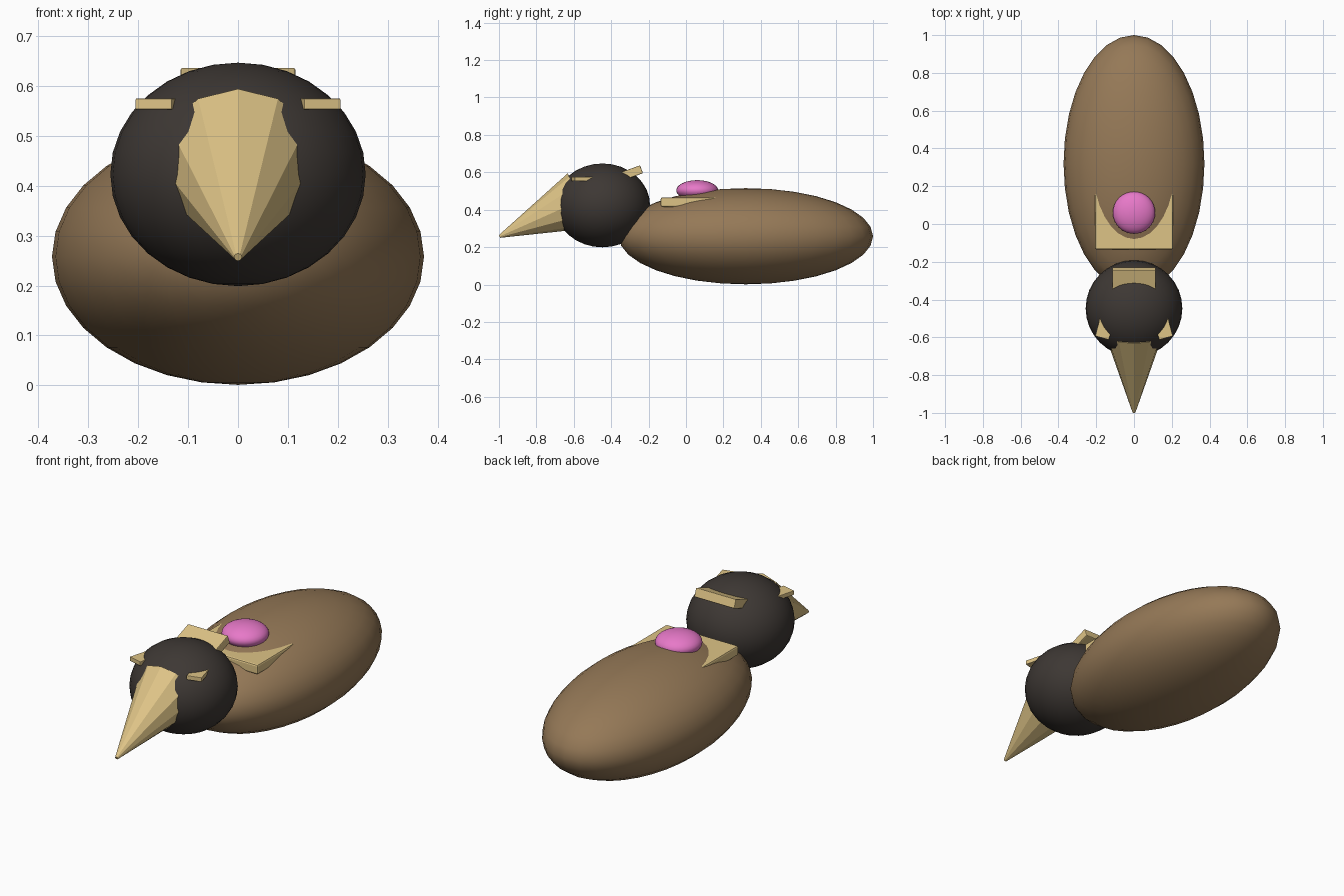
import bpy
from math import radians, sin, cos

if "Cube" in bpy.data.objects:
    bpy.data.objects.remove(bpy.data.objects["Cube"])


def material(name, rgb):
    m = bpy.data.materials.new(name)
    m.diffuse_color = (*rgb, 1)
    m.use_nodes = True
    m.node_tree.nodes["Principled BSDF"].inputs["Base Color"].default_value = m.diffuse_color
    return m


BROWN = material("brown", (0.30, 0.19, 0.095))
DARK = material("dark", (0.047, 0.039, 0.034))
TAN = material("tan", (0.73, 0.55, 0.24))
PINK = material("pink", (0.80, 0.19, 0.58))


def finish(name, mat, scale=None):
    ob = bpy.context.object
    ob.name = name
    if scale:
        ob.scale = scale
        bpy.ops.object.transform_apply(location=False, rotation=False, scale=True)
    ob.data.materials.append(mat)
    return ob


def ellipsoid(name, loc, radii, mat):
    bpy.ops.mesh.primitive_uv_sphere_add(segments=32, ring_count=16, radius=1, location=loc)
    finish(name, mat, radii)
    bpy.ops.object.shade_smooth()


def box(name, loc, size, mat, rot=(0, 0, 0), bevel=0.004):
    bpy.ops.mesh.primitive_cube_add(size=1, location=loc, rotation=[radians(a) for a in rot])
    ob = finish(name, mat, size)
    mod = ob.modifiers.new("soft_edges", 'BEVEL')
    mod.width = bevel
    mod.segments = 2


# Body, head and the round button on the back
ellipsoid("body", (0, 0.32, 0.258), (0.373, 0.68, 0.257), BROWN)
ellipsoid("head", (0, -0.447, 0.423), (0.256, 0.255, 0.224), DARK)
ellipsoid("back_button", (0, 0.06, 0.503), (0.112, 0.112, 0.055), PINK)

# Beak: faceted cone drooping forward
tilt, length = radians(24), 0.47
bpy.ops.mesh.primitive_cone_add(
    vertices=12, radius1=0.16, radius2=0.008, depth=length,
    location=(0, -0.997 + cos(tilt) * length / 2, 0.257 + sin(tilt) * length / 2),
    rotation=(radians(90) + tilt, 0, 0))
finish("beak", TAN)

# Collar plate, partly sunk into the body
box("collar", (0, 0.02, 0.44), (0.414, 0.31, 0.05), TAN, bevel=0.008)

# Nape plate, tilted and sunk into the back of the head
box("nape_plate", (0, -0.313, 0.589), (0.23, 0.16, 0.045), TAN, rot=(20, 0, 0))

# Brows, mirrored
for side, label in ((1, "right"), (-1, "left")):
    box(label + "_brow", (side * 0.154, -0.545, 0.564), (0.075, 0.12, 0.022), TAN,
        rot=(0, 0, side * 15), bevel=0.002)
